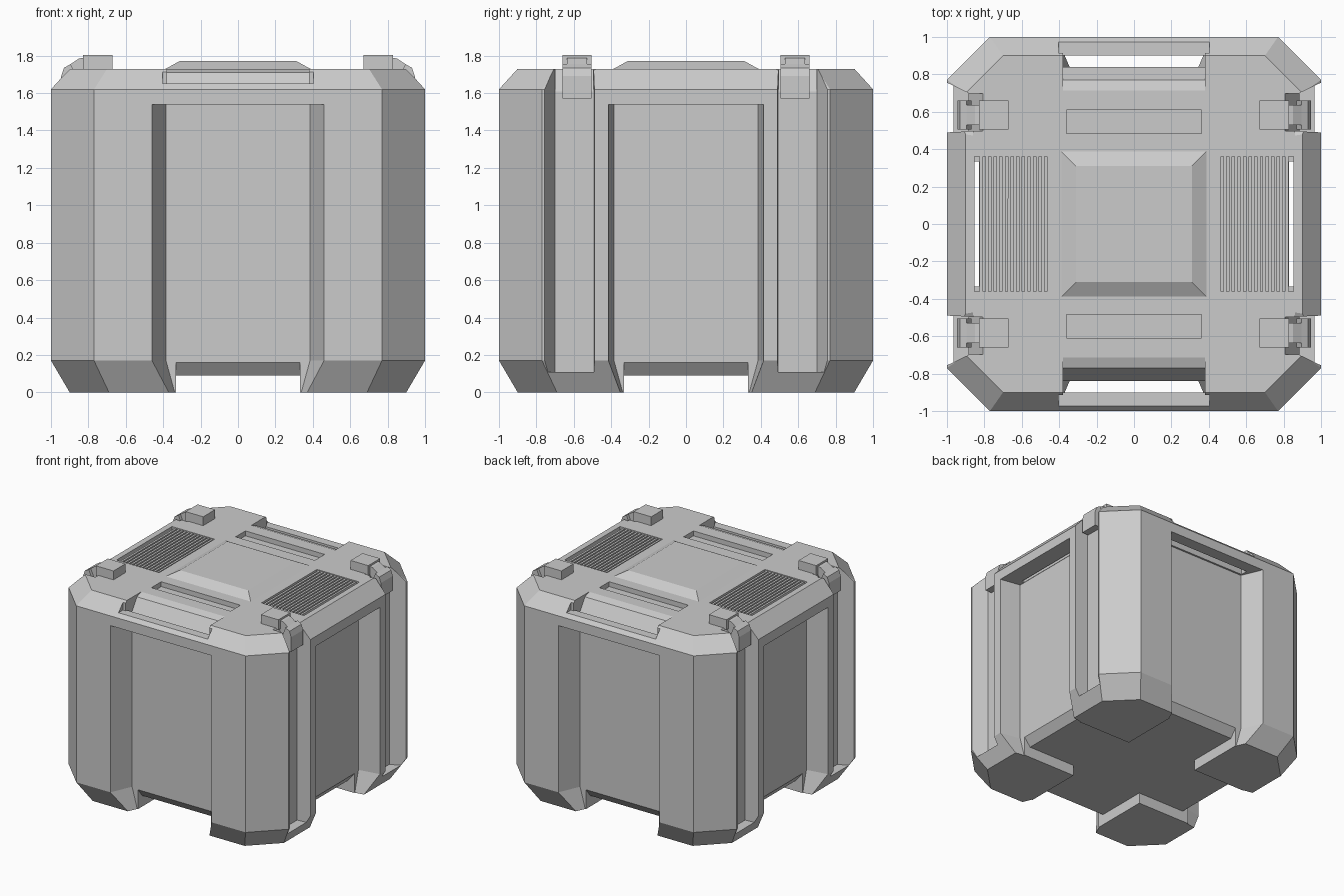
import bpy, bmesh
from math import pi
from mathutils import Matrix

if "Cube" in bpy.data.objects:
    bpy.data.objects.remove(bpy.data.objects["Cube"])


def loft(name, loops, turn=0.0, flip=1):
    """Skin closed loops of equal length; flip mirrors in y, turn rotates about z."""
    bm = bmesh.new()
    rows = [[bm.verts.new((x, y * flip, z)) for x, y, z in lp] for lp in loops]
    n = len(rows[0])
    for a, b in zip(rows, rows[1:]):
        for i in range(n):
            bm.faces.new((a[i], a[(i + 1) % n], b[(i + 1) % n], b[i]))
    bm.faces.new(rows[0])
    bm.faces.new(rows[-1])
    bmesh.ops.rotate(bm, verts=bm.verts, cent=(0, 0, 0), matrix=Matrix.Rotation(turn, 3, 'Z'))
    bmesh.ops.recalc_face_normals(bm, faces=bm.faces)
    me = bpy.data.meshes.new(name)
    bm.to_mesh(me)
    bm.free()
    ob = bpy.data.objects.new(name, me)
    bpy.context.collection.objects.link(ob)
    return ob


def slab(name, prof, w0, w1, turn=0.0, flip=1):
    """x-z profile swept across y from w0 to w1."""
    return loft(name, [[(x, w, z) for x, z in prof] for w in (w0, w1)], turn, flip)


def box(name, x0, x1, y0, y1, z0, z1, turn=0.0, flip=1):
    return slab(name, [(x0, z0), (x1, z0), (x1, z1), (x0, z1)], y0, y1, turn, flip)


def cut(ob, cutter):
    cutter.hide_render = True
    m = ob.modifiers.new("cut", 'BOOLEAN')
    m.operation, m.solver, m.object = 'DIFFERENCE', 'EXACT', cutter
    bpy.context.view_layer.objects.active = ob
    bpy.ops.object.modifier_apply(modifier=m.name)
    bpy.data.objects.remove(cutter)


def octagon(h, c, z):
    return [(h, -c, z), (h, c, z), (c, h, z), (-c, h, z),
            (-h, c, z), (-h, -c, z), (-c, -h, z), (c, -h, z)]


# Main body: chamfered octagonal block
body = loft("crate_body", [octagon(.9, .69, 0), octagon(1, .77, .17),
                           octagon(1, .77, 1.62), octagon(.9, .70, 1.73)])

for k in range(4):
    turn = k * pi / 2
    side = k % 2 == 0

    # Recessed side panel, flared towards the outside
    def ring(x, d):
        return [(x, -.33 - d, -.03), (x, .33 + d, -.03), (x, .385 + d, .17),
                (x, .385 + d, 1.54), (x, -.385 - d, 1.54), (x, -.385 - d, .17)]
    flare = .03 if side else .075
    cut(body, loft("panel_cutter", [ring(.825, 0), ring(1, flare), ring(1.06, flare)], turn))
    # Gap between the feet, with chamfered panel foot
    cut(body, slab("foot_gap_cutter", [(-.1, -.1), (-.1, .09), (.77, .09), (.835, .172), (.835, -.1)],
                   -.332, .332, turn))

    if side:
        # Vent pocket and through slot
        cut(body, box("vent_cutter", .465, .852, -.36, .36, 1.67, 1.8, turn))
        cut(body, box("vent_slot_cutter", .828, .852, -.335, .335, 1.5, 1.75, turn))
        for f in (1, -1):
            # Clasp channel down the side
            cut(body, loft("groove_cutter", [[(.885, .495, z), (1.06, .487, z), (1.06, .785, z),
                                              (.885, .70, z)] for z in (.11, 1.85)], turn, f))
            cut(body, slab("groove_top_cutter", [(.80, 1.74), (.89, 1.60), (.95, 1.74)],
                           .496, .699, turn, f))
            # Rib corner bevel at the top
            cut(body, loft("rib_bevel_cutter", [
                [(.86, .435, 1.75), (.86, .53, 1.75), (.86, .53, 1.70)],
                [(1.03, .46, 1.75), (1.03, .53, 1.75), (1.03, .53, 1.55)]], turn, f))
    else:
        # Carry handle opening and lowered grip bar
        cut(body, slab("handle_cutter", [(.70, 1.735), (.70, 1.8), (1.05, 1.8), (1.05, 1.65),
                                         (.90, 1.65), (.90, 1.5), (.84, 1.5), (.84, 1.6),
                                         (.77, 1.71)], -.38, .38, turn))
        cut(body, box("grip_cutter", .915, 1.05, -.405, .405, 1.65, 1.8, turn))
        # Shallow slot in the lid
        cut(body, box("lid_slot_cutter", .483, .61, -.36, .36, 1.69, 1.8, turn))

# Raised lid plate
loft("lid_plate", [[(s * x, s * y, z) for s in (1, -1) for x, y in ((w, -w), (w, w))]
                   for w, z in ((.405, 1.72), (.31, 1.772))])

for k, label in ((0, "right"), (2, "left")):
    turn = k * pi / 2
    # Vent slats
    for i in range(12):
        x = .478 + i * .03
        box(f"vent_slat_{label}_{i}", x, x + .017, -.362, .362, 1.665, 1.724, turn)
    # Clasps: top block, hinge neck, hanging latch
    for f, end in ((1, "a"), (-1, "b")):
        box(f"clasp_block_{label}_{end}", .67, .83, .505, .66, 1.72, 1.803, turn, f)
        slab(f"clasp_hinge_{label}_{end}", [(.82, 1.70), (.82, 1.79), (.85, 1.785),
                                            (.91, 1.745), (.91, 1.66)], .53, .635, turn, f)
        slab(f"clasp_latch_{label}_{end}", [(.87, 1.57), (.87, 1.70), (.895, 1.755),
                                            (.93, 1.735), (.945, 1.69), (.945, 1.57)],
             .505, .66, turn, f)
